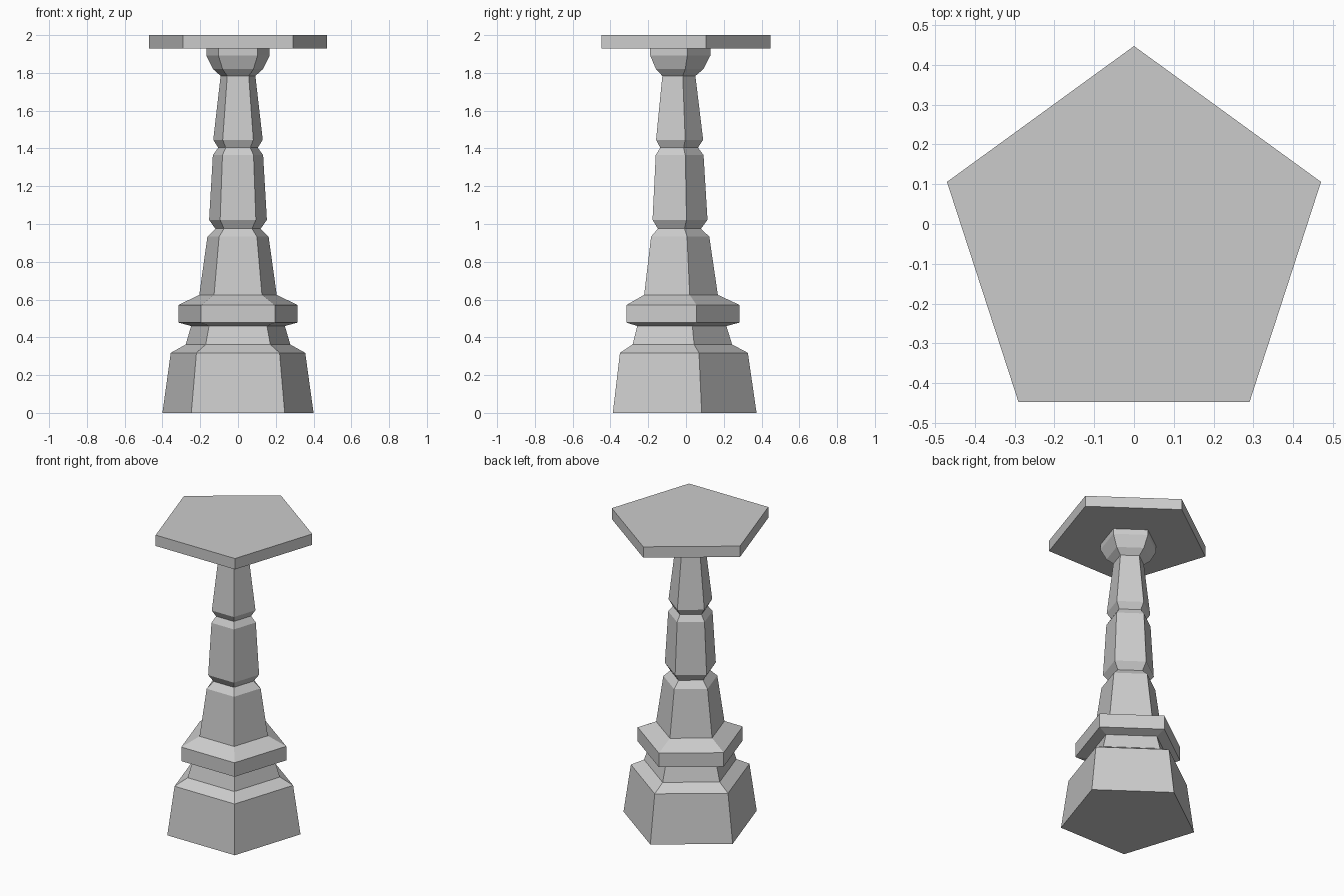
import bpy, bmesh, math

if "Cube" in bpy.data.objects:
    bpy.data.objects.remove(bpy.data.objects["Cube"])

SIDES = 5
CENTRE_Y = -0.047                      # pentagon centre, so that the bounds are centred
TO_RADIUS = 1 / math.sin(math.radians(72))   # half width -> corner radius


def pentagon_part(name, profile, cap_bottom=False, cap_top=False):
    """Stack pentagon rings from a profile of (half width, height)."""
    bm = bmesh.new()
    rings = []
    for half_width, z in profile:
        r = half_width * TO_RADIUS
        ring = []
        for i in range(SIDES):
            a = math.pi / 2 + 2 * math.pi * i / SIDES   # one corner points to the back
            ring.append(bm.verts.new((r * math.cos(a), CENTRE_Y + r * math.sin(a), z)))
        rings.append(ring)
    for low, high in zip(rings, rings[1:]):
        for i in range(SIDES):
            j = (i + 1) % SIDES
            bm.faces.new((low[i], low[j], high[j], high[i]))
    if cap_bottom:
        bm.faces.new(rings[0][::-1])
    if cap_top:
        bm.faces.new(rings[-1])
    mesh = bpy.data.meshes.new(name)
    bm.to_mesh(mesh)
    bm.free()
    obj = bpy.data.objects.new(name, mesh)
    bpy.context.collection.objects.link(obj)
    return obj


# Sloped foot with stepped neck
pentagon_part("foot", [(0.40, 0), (0.356, 0.318), (0.277, 0.362), (0.248, 0.46)],
              cap_bottom=True)

# Wide moulding above the foot
pentagon_part("moulding", [(0.248, 0.46), (0.315, 0.478), (0.315, 0.571), (0.205, 0.625)])

# Tapered shaft with two pinched grooves
pentagon_part("shaft", [(0.205, 0.625), (0.162, 0.933), (0.12, 0.975), (0.153, 1.022),
                        (0.133, 1.365), (0.105, 1.404), (0.131, 1.446), (0.092, 1.784)])

# Flared capital under the top
pentagon_part("capital", [(0.092, 1.784), (0.132, 1.82), (0.168, 1.893), (0.168, 1.928)])

# Flat pentagonal table top
pentagon_part("top_slab", [(0.47, 1.928), (0.47, 2.0)], cap_bottom=True, cap_top=True)
